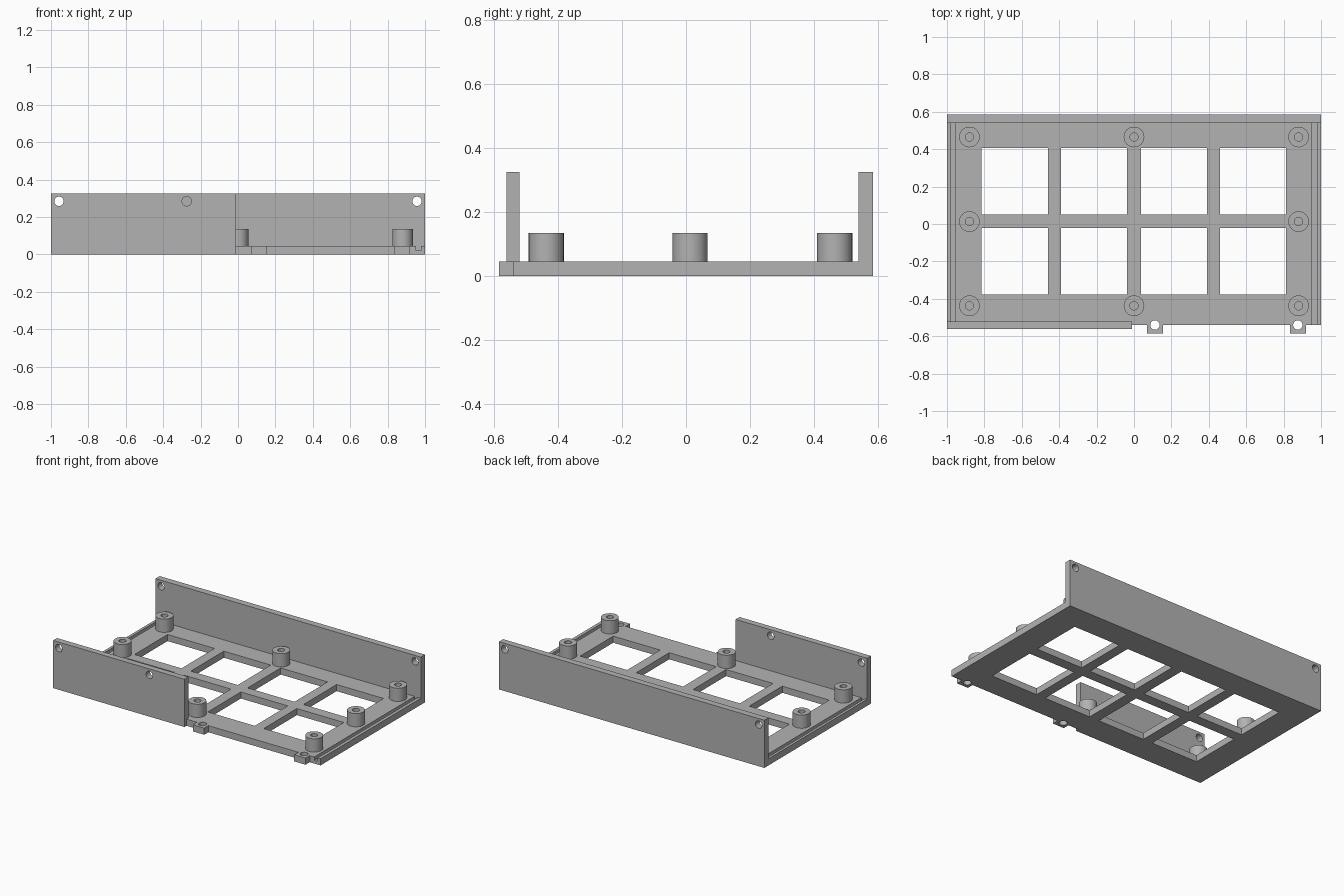
import bpy
import bmesh
import math
from mathutils import Matrix

if "Cube" in bpy.data.objects:
    bpy.data.objects.remove(bpy.data.objects["Cube"], do_unlink=True)

grey = bpy.data.materials.new("plain grey")
grey.use_nodes = True
COLOUR = (0.45, 0.45, 0.45, 1)
grey.diffuse_color = COLOUR
grey.node_tree.nodes["Principled BSDF"].inputs["Base Color"].default_value = COLOUR

FLOOR = 0.045      # plate thickness
WALL_TOP = 0.325
BACK = 0.585
EDGE = -0.54       # front edge of the plate


def add_box(bm, x0, x1, y0, y1, z0, z1):
    size = Matrix.Diagonal((x1 - x0, y1 - y0, z1 - z0, 1))
    centre = Matrix.Translation(((x0 + x1) / 2, (y0 + y1) / 2, (z0 + z1) / 2))
    bmesh.ops.create_cube(bm, size=1, matrix=centre @ size)


def add_rod(bm, centre, radius, depth, axis="Z"):
    turn = Matrix.Rotation(math.pi / 2, 4, "X") if axis == "Y" else Matrix()
    bmesh.ops.create_cone(bm, cap_ends=True, segments=32, radius1=radius, radius2=radius,
                          depth=depth, matrix=Matrix.Translation(centre) @ turn)


def finish(name, bm):
    mesh = bpy.data.meshes.new(name)
    bm.to_mesh(mesh)
    bm.free()
    mesh.materials.append(grey)
    obj = bpy.data.objects.new(name, mesh)
    bpy.context.collection.objects.link(obj)
    return obj


def activate(obj):
    bpy.ops.object.select_all(action="DESELECT")
    obj.select_set(True)
    bpy.context.view_layer.objects.active = obj


def carve(obj, bm, operation="DIFFERENCE"):
    tool = finish("cutter", bm)
    tool.hide_render = True
    mod = obj.modifiers.new("carve", "BOOLEAN")
    mod.operation = operation
    mod.solver = "EXACT"
    mod.object = tool
    activate(obj)
    bpy.ops.object.modifier_apply(modifier=mod.name)
    bpy.data.objects.remove(tool, do_unlink=True)


def smooth(obj):
    activate(obj)
    bpy.ops.object.shade_smooth_by_angle(angle=math.radians(30))


# Base plate with two screw tabs on its front edge
bm = bmesh.new()
add_box(bm, -1, 1, EDGE, 0.54, 0, FLOOR)
plate = finish("base_plate", bm)
TABS = (0.112, 0.876)
bm = bmesh.new()
for x in TABS:
    add_box(bm, x - 0.043, x + 0.043, -BACK, -0.5, 0, FLOOR)
carve(plate, bm, "UNION")

# Eight windows, tab holes, side grooves and the seat of the front wall
bm = bmesh.new()
for x in (-0.638, -0.214, 0.214, 0.636):
    for y in (-0.2, 0.228):
        add_box(bm, x - 0.177, x + 0.177, y - 0.178, y + 0.178, -0.1, 0.1)
for x in TABS:
    add_rod(bm, (x, EDGE, 0), 0.025, 0.3)
add_box(bm, 0.953, 0.978, -0.7, 0.54, 0.022, 0.1)
carve(plate, bm)
bm = bmesh.new()
add_box(bm, -0.982, -0.957, -0.7, 0.54, 0.022, 0.1)
carve(plate, bm)
bm = bmesh.new()
add_box(bm, -1.1, -0.01, -0.7, -0.52, -0.1, 0.1)
carve(plate, bm)
smooth(plate)


# Upright walls with round screw holes
def wall(name, x0, x1, y0, y1, holes):
    bm = bmesh.new()
    add_box(bm, x0, x1, y0, y1, 0, WALL_TOP)
    obj = finish(name, bm)
    bm = bmesh.new()
    for x in holes:
        add_rod(bm, (x, (y0 + y1) / 2, 0.284), 0.025, 0.2, "Y")
    carve(obj, bm)
    smooth(obj)


wall("back_wall", -1, 1, 0.54, BACK, (-0.957, 0.957))
wall("front_wall", -1, -0.01, -0.562, -0.52, (-0.957, -0.274))

# Hollow standoffs around the rim, each with a blind hole
for x in (-0.88, 0, 0.88):
    for y in (-0.437, 0.013, 0.465):
        if x == 0 and y == 0.013:
            continue
        bm = bmesh.new()
        add_rod(bm, (x, y, 0.09), 0.055, 0.09)
        post = finish("standoff", bm)
        bm = bmesh.new()
        add_rod(bm, (x, y, 0.1), 0.022, 0.1)
        carve(post, bm)
        smooth(post)
